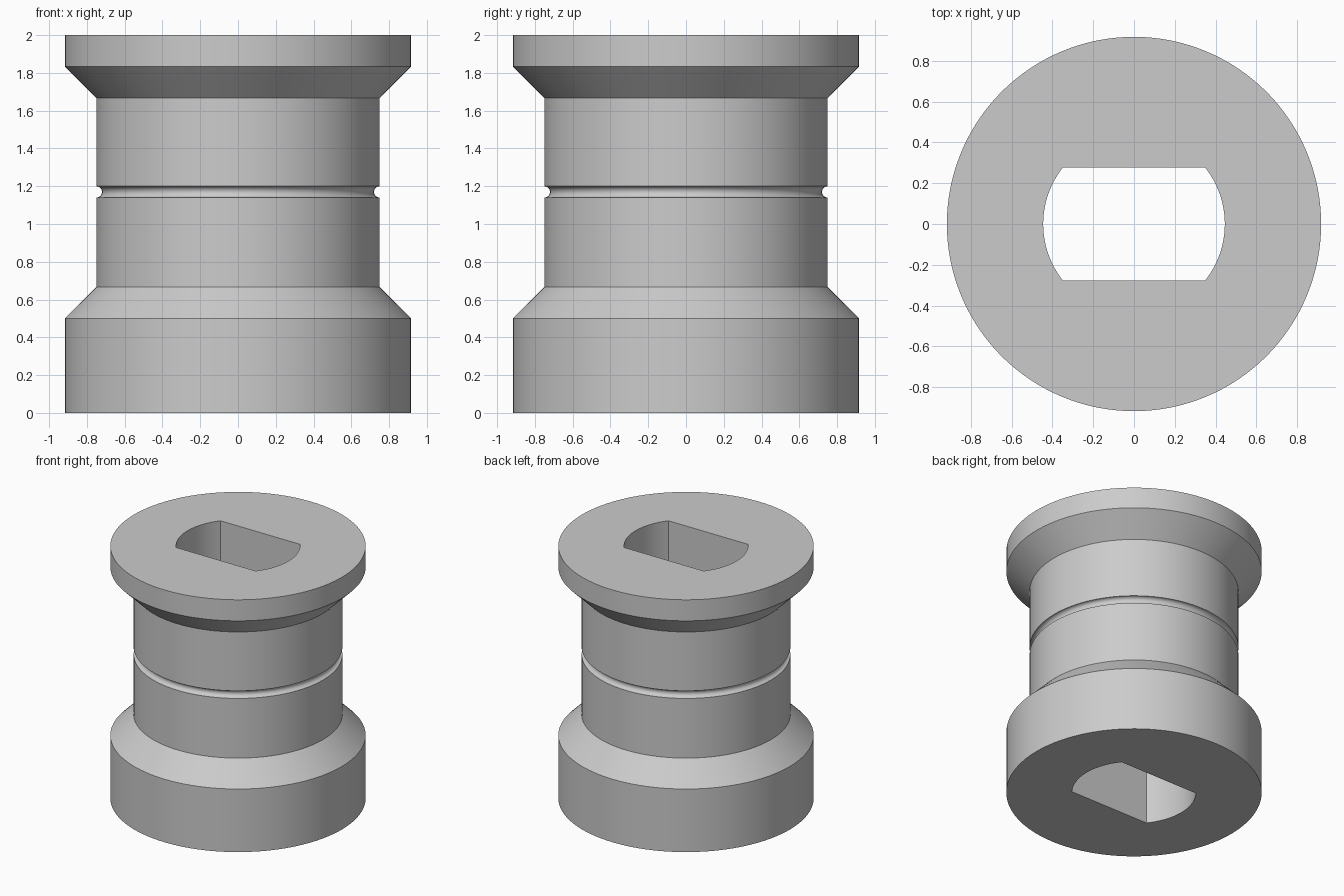
import bpy
import bmesh
from math import pi, sin, cos, asin, radians

SEGMENTS = 128
BORE_RADIUS = 0.445
BORE_FLAT = 0.277

default = bpy.data.objects.get("Cube")
if default:
    bpy.data.objects.remove(default)

grey = bpy.data.materials.new("plain grey")
grey.use_nodes = True
colour = (0.6, 0.6, 0.6, 1)
grey.diffuse_color = colour
grey.node_tree.nodes["Principled BSDF"].inputs["Base Color"].default_value = colour


def make_object(name, bm):
    bmesh.ops.recalc_face_normals(bm, faces=bm.faces)
    mesh = bpy.data.meshes.new(name)
    bm.to_mesh(mesh)
    bm.free()
    mesh.materials.append(grey)
    obj = bpy.data.objects.new(name, mesh)
    bpy.context.collection.objects.link(obj)
    return obj


def lathe(name, profile):
    """Revolve (radius, height) points about z and cap both ends."""
    bm = bmesh.new()
    rings = [[bm.verts.new((r * cos(2 * pi * i / SEGMENTS), r * sin(2 * pi * i / SEGMENTS), z))
              for i in range(SEGMENTS)] for r, z in profile]
    for low, high in zip(rings, rings[1:]):
        for i in range(SEGMENTS):
            j = (i + 1) % SEGMENTS
            bm.faces.new((low[i], low[j], high[j], high[i]))
    bm.faces.new(rings[0][::-1])
    bm.faces.new(rings[-1])
    return make_object(name, bm)


def prism(name, outline, bottom, top):
    bm = bmesh.new()
    face = bm.faces.new([bm.verts.new((x, y, bottom)) for x, y in outline])
    side = bmesh.ops.extrude_face_region(bm, geom=[face])["geom"]
    verts = [v for v in side if isinstance(v, bmesh.types.BMVert)]
    bmesh.ops.translate(bm, verts=verts, vec=(0, 0, top - bottom))
    return make_object(name, bm)


# Spool body with flared flanges and a round groove at mid height
body_r, flange_r, groove_r, groove_z = 0.75, 0.917, 0.03, 1.17
groove = [(body_r - groove_r * cos(a), groove_z + groove_r * sin(a))
          for a in (pi * (i / 12 - 0.5) for i in range(13))]
spool = lathe("spool_body", [(flange_r, 0), (flange_r, 0.5), (body_r, 0.667)] + groove
              + [(body_r, 1.667), (flange_r, 1.833), (flange_r, 2)])

# Bore with two flats, cut right through
half = asin(BORE_FLAT / BORE_RADIUS)
arc = [half * (i / 12 - 1) for i in range(25)]
outline = [(BORE_RADIUS * cos(a + turn), BORE_RADIUS * sin(a + turn))
           for turn in (0, pi) for a in arc]
cutter = prism("bore_cutter", outline, -0.2, 2.2)
cutter.hide_render = True

cut = spool.modifiers.new("bore", "BOOLEAN")
cut.operation = "DIFFERENCE"
cut.solver = "EXACT"
cut.object = cutter
bpy.context.view_layer.objects.active = spool
spool.select_set(True)
bpy.ops.object.modifier_apply(modifier=cut.name)
bpy.data.objects.remove(cutter)

# Smooth round walls, crisp edges
bpy.ops.object.shade_smooth_by_angle(angle=radians(25))
